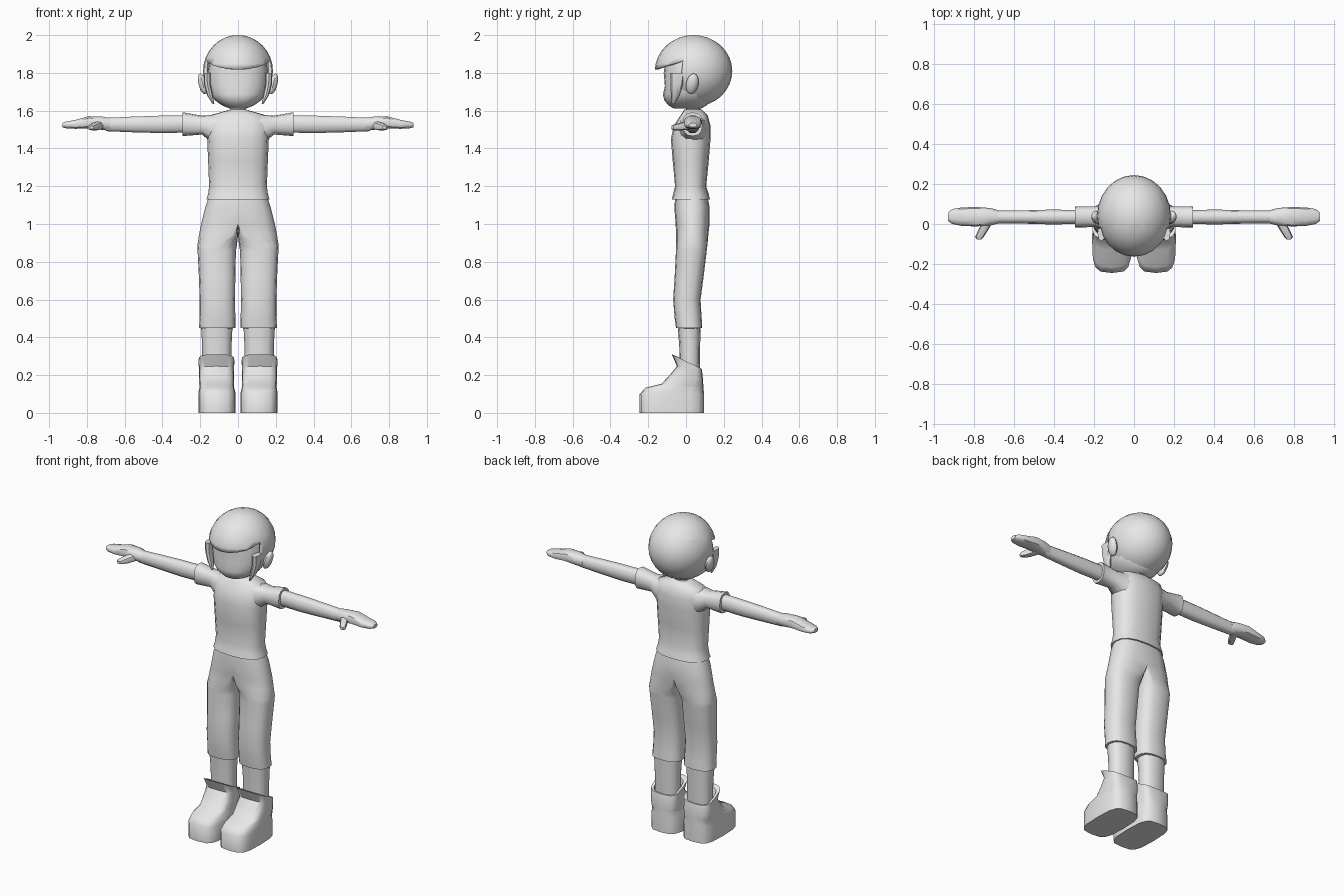
import bpy, bmesh, math
from mathutils import Vector, Matrix

grey = bpy.data.materials.new("plain_grey")
grey.diffuse_color = (0.8, 0.8, 0.8, 1)


def finish(bm, name, mirror=False, angle=45):
    mesh = bpy.data.meshes.new(name)
    bm.to_mesh(mesh)
    bm.free()
    mesh.materials.append(grey)
    ob = bpy.data.objects.new(name, mesh)
    bpy.context.collection.objects.link(ob)
    bpy.ops.object.select_all(action='DESELECT')
    ob.select_set(True)
    bpy.context.view_layer.objects.active = ob
    bpy.ops.object.shade_smooth_by_angle(angle=math.radians(angle))
    if mirror:
        ob.modifiers.new("mirror", 'MIRROR').merge_threshold = 0.0005
    return ob


def ring(axis, pos, a0, a1, b0, b1, mid=None, p=0.8, n=12, tilt=0):
    """Rounded section across an axis; mid shifts the widest line, tilt slants it."""
    mid = (a0 + a1) / 2 if mid is None else mid
    pts = []
    for i in range(n):
        t = 2 * math.pi * i / n
        c, s = math.cos(t), math.sin(t)
        c = math.copysign(abs(c) ** p, c) if abs(c) > 1e-6 else 0
        s = math.copysign(abs(s) ** p, s) if abs(s) > 1e-6 else 0
        a = mid + c * ((a1 - mid) if c > 0 else (mid - a0))
        b = (b0 + b1) / 2 + s * (b1 - b0) / 2
        h = pos - tilt * s
        pts.append({'x': (h, a, b), 'y': (a, h, b), 'z': (a, b, h)}[axis])
    return pts


def loft(name, axis, sections, mirror=True, angle=45, **kw):
    """Skin a row of sections, cap the ends and open the mirror seam."""
    bm = bmesh.new()
    rows = []
    for sec in sections:
        opts = dict(kw)
        if isinstance(sec[-1], dict):
            opts.update(sec[-1])
            sec = sec[:-1]
        rows.append([bm.verts.new(q) for q in ring(axis, *sec, **opts)])
    for r, s in zip(rows, rows[1:]):
        for i in range(len(r)):
            j = (i + 1) % len(r)
            bm.faces.new((r[i], r[j], s[j], s[i]))
    bm.faces.new(rows[0])
    bm.faces.new(rows[-1])
    bmesh.ops.recalc_face_normals(bm, faces=bm.faces)
    seam = [f for f in bm.faces if all(abs(v.co.x) < 1e-4 for v in f.verts)]
    if mirror and seam:
        bmesh.ops.delete(bm, geom=seam, context='FACES')
    return finish(bm, name, mirror, angle)


# shirt body with a flared hem
loft("shirt", 'z', [
    (1.13, 0, .167, -.075, .127, 0), (1.16, 0, .158, -.068, .12, 0),
    (1.20, 0, .153, -.058, .107, 0), (1.33, 0, .158, -.07, .12, 0),
    (1.45, 0, .163, -.08, .13, 0), (1.52, 0, .165, -.065, .13, 0),
    (1.575, 0, .15, -.03, .115, 0), (1.605, 0, .045, -.01, .085, 0)], n=16, angle=60)

# sleeves, arms, hands and thumbs
loft("sleeve", 'x', [
    (.08, -.04, .115, 1.42, 1.588), (.14, -.035, .105, 1.43, 1.578),
    (.19, -.015, .088, 1.474, 1.573), (.295, -.018, .088, 1.465, 1.592),
    (.294, .0, .072, 1.48, 1.577)])
loft("arm", 'x', [
    (.26, 0, .07, 1.482, 1.578), (.42, -.002, .072, 1.48, 1.575),
    (.56, .002, .068, 1.484, 1.57), (.70, .003, .067, 1.49, 1.563)], n=10)
loft("hand", 'x', [
    (.675, .003, .068, 1.492, 1.563), (.72, -.008, .08, 1.497, 1.57),
    (.79, -.012, .085, 1.505, 1.572), (.86, -.01, .083, 1.503, 1.552),
    (.91, 0, .075, 1.506, 1.543), (.93, .015, .058, 1.512, 1.535)], n=10)
loft("thumb", 'y', [
    (.02, .70, .755, 1.50, 1.55), (-.035, .733, .782, 1.494, 1.535),
    (-.065, .752, .795, 1.496, 1.526), (-.078, .765, .785, 1.502, 1.52)], n=8)

# trousers: joined hips dividing into two legs
loft("trousers", 'z', [
    (1.16, 0, .148, -.055, .11, 0), (1.09, 0, .173, -.062, .125, 0),
    (1.00, 0, .195, -.055, .125, 0), (.94, 0, .207, -.052, .118, .03),
    (.885, .006, .215, -.053, .113, .105), (.86, .011, .214, -.053, .11),
    (.72, .014, .207, -.06, .093), (.60, .016, .203, -.068, .077),
    (.50, .014, .203, -.06, .083), (.45, .013, .207, -.053, .086),
    (.448, .028, .195, -.04, .075)], n=16, angle=60)
loft("lower_leg", 'z', [
    (.48, .028, .197, -.046, .078), (.36, .034, .19, -.036, .075),
    (.18, .035, .188, -.032, .072)])

# boots with a collar rising at the front
loft("boot", 'z', [
    (0, .012, .21, -.245, .095), (.10, .012, .21, -.245, .095),
    (.133, .02, .205, -.215, .093), (.148, .022, .205, -.13, .092, dict(tilt=.006)),
    (.19, .02, .207, -.085, .09, dict(tilt=.012)),
    (.235, .022, .207, -.048, .085, dict(tilt=.012)),
    (.272, .018, .21, -.075, .082, dict(tilt=.038)),
    (.266, .034, .194, -.05, .07, dict(tilt=.034)),
    (.22, .04, .185, -.03, .065)], p=.55, n=16)

# neck and face
loft("neck", 'z', [
    (1.56, -.05, .05, -.012, .085), (1.61, -.04, .04, 0, .075),
    (1.67, -.04, .04, 0, .075)], mirror=False)
loft("face", 'z', [
    (1.612, -.045, .045, -.065, .08), (1.628, -.085, .085, -.093, .11),
    (1.655, -.122, .122, -.115, .13), (1.685, -.145, .145, -.122, .14),
    (1.73, -.157, .157, -.112, .15), (1.80, -.16, .16, -.118, .15),
    (1.86, -.15, .15, -.11, .15)], mirror=False, n=20, p=.9, angle=70)

# rounded hair shell with an opening for the face
bm = bmesh.new()
bmesh.ops.create_uvsphere(bm, u_segments=24, v_segments=16, radius=1)
bm.transform(Matrix.Translation((0, .04, 1.81)) @ Matrix.Diagonal((.185, .205, .19, 1)))
cuts = [(Vector((0, -.03, 1.75)), Vector((0, -1, .12))),
        (Vector((0, -.165, 1.818)), Vector((0, .33, -1)))]
for co, no in cuts:
    bmesh.ops.bisect_plane(bm, geom=bm.verts[:] + bm.edges[:] + bm.faces[:],
                           plane_co=co, plane_no=no)
opening = [f for f in bm.faces
           if all((f.calc_center_median() - co).dot(no) > 0 for co, no in cuts)]
bmesh.ops.delete(bm, geom=opening, context='FACES')
hair = finish(bm, "hair", angle=50)
shell = hair.modifiers.new("thickness", 'SOLIDIFY')
shell.thickness = .015
shell.offset = -1

# pointed locks in front of the ears
loft("side_lock", 'z', [
    (1.80, .145, .182, -.085, -.005), (1.74, .145, .18, -.082, -.015),
    (1.68, .133, .163, -.08, -.035), (1.635, .125, .135, -.075, -.062)], n=8)

# ears
bm = bmesh.new()
bmesh.ops.create_uvsphere(bm, u_segments=10, v_segments=8, radius=1)
bm.transform(Matrix.Translation((.187, .033, 1.742)) @ Matrix.Rotation(.25, 4, 'Y')
             @ Matrix.Rotation(-.2, 4, 'X') @ Matrix.Diagonal((.023, .033, .057, 1)))
finish(bm, "ear", mirror=True)
